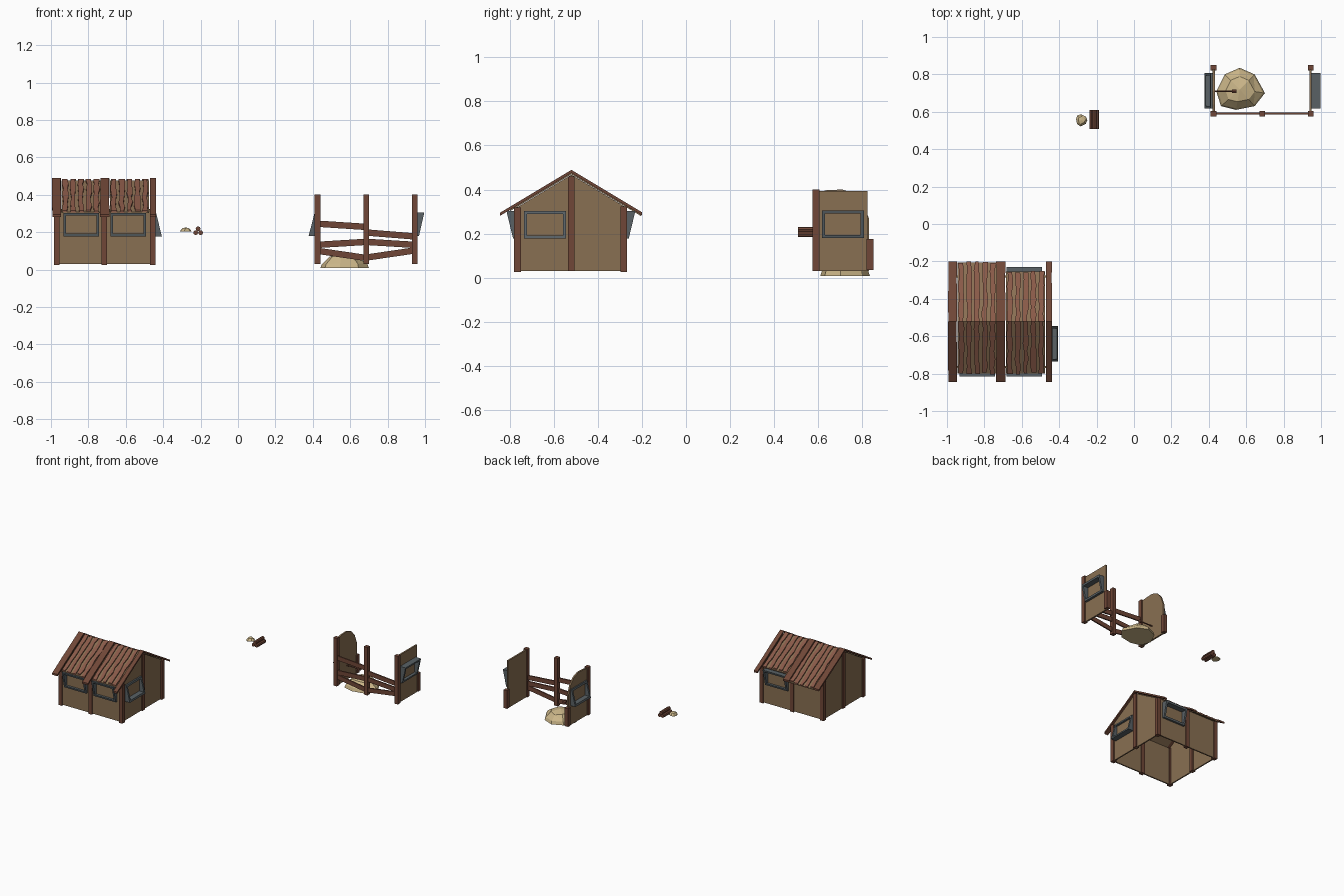
import bpy, bmesh, math, random
from mathutils import Vector, Matrix

if "Cube" in bpy.data.objects:
    bpy.data.objects.remove(bpy.data.objects["Cube"])

random.seed(4)


def material(name, rgb):
    m = bpy.data.materials.new(name)
    m.diffuse_color = (*rgb, 1)
    m.use_nodes = True
    m.node_tree.nodes["Principled BSDF"].inputs["Base Color"].default_value = m.diffuse_color
    return m


TAN = material("plaster", (0.25, 0.16, 0.085))
WOOD = material("dark_wood", (0.16, 0.062, 0.038))
PLANK = material("roof_wood", (0.25, 0.10, 0.065))
GREY = material("grey_frame", (0.10, 0.12, 0.13))
STRAW = material("straw", (0.60, 0.47, 0.25))


def finish(name, bm, mat):
    bmesh.ops.recalc_face_normals(bm, faces=bm.faces)
    me = bpy.data.meshes.new(name)
    bm.to_mesh(me)
    bm.free()
    me.materials.append(mat)
    ob = bpy.data.objects.new(name, me)
    bpy.context.collection.objects.link(ob)
    return ob


def prism(name, pts, offset, mat):
    """Closed polygon pushed along an offset vector."""
    bm = bmesh.new()
    face = bm.faces.new([bm.verts.new(p) for p in pts])
    ext = bmesh.ops.extrude_face_region(bm, geom=[face])
    bmesh.ops.translate(bm, vec=offset, verts=[v for v in ext["geom"] if isinstance(v, bmesh.types.BMVert)])
    return finish(name, bm, mat)


def box(name, x0, x1, y0, y1, z0, z1, mat):
    return prism(name, [(x0, y0, z0), (x1, y0, z0), (x1, y1, z0), (x0, y1, z0)], (0, 0, z1 - z0), mat)


def post(name, x, y, z0, z1, w=0.03):
    return box(name, x - w / 2, x + w / 2, y - w / 2, y + w / 2, z0, z1, WOOD)


def window(name, loc, turn, top, bottom, w=0.19, h=0.125, rim=0.014):
    """Hollow frame facing -y before turning; depth differs at top and bottom."""
    bm = bmesh.new()
    loops = []
    for inset in (0, rim):
        for front in (0, 1):
            ring = []
            for sx, sz in ((-1, -1), (1, -1), (1, 1), (-1, 1)):
                z = sz * (h / 2 - inset)
                t = z / h + 0.5
                d = (bottom + (top - bottom) * t) * front
                ring.append(bm.verts.new((sx * (w / 2 - inset), -d, z)))
            loops.append(ring)
    ob_, of, ib, inf = loops
    for a, b in ((ob_, of), (of, inf), (inf, ib), (ib, ob_)):
        for i in range(4):
            j = (i + 1) % 4
            bm.faces.new((a[i], a[j], b[j], b[i]))
    bm.transform(Matrix.Translation(loc) @ Matrix.Rotation(turn, 4, 'Z'))
    return finish(name, bm, GREY)


# --- house walls, open at the bottom ---
RIDGE_Y, RIDGE_Z, SLOPE = -0.52, 0.475, 0.6
X0, X1, Y0, Y1 = -0.975, -0.45, -0.77, -0.275


def roof_z(y):
    return RIDGE_Z - SLOPE * abs(y - RIDGE_Y)


for name, x in (("left", X0), ("right", X1 - 0.01)):
    prism(name + "_gable_wall", [(x, Y0, 0.03), (x, Y1, 0.03), (x, Y1, roof_z(Y1) - 0.008),
          (x, RIDGE_Y, RIDGE_Z - 0.008), (x, Y0, roof_z(Y0) - 0.008)], (0.01, 0, 0), TAN)
box("front_wall", X0, X1, Y0, Y0 + 0.01, 0.03, roof_z(Y0) - 0.005, TAN)
box("back_wall", X0, X1, Y1 - 0.01, Y1, 0.03, roof_z(Y1) - 0.005, TAN)

# --- house posts ---
for x in (-0.97, -0.715, -0.455):
    for y in (-0.765, -0.283):
        post("house_post", x, y, 0.025, roof_z(y) - 0.01)
for x in (-0.97, -0.455):
    post("gable_post", x, RIDGE_Y, 0.03, RIDGE_Z - 0.015)

# --- house windows ---
window("front_window_left", (-0.838, Y0, 0.24), 0, 0.045, 0.015)
window("front_window_right", (-0.587, Y0, 0.24), 0, 0.045, 0.015)
window("back_window", (-0.587, Y1, 0.24), math.pi, 0.045, 0.015)
window("gable_window", (X1, -0.64, 0.24), math.pi / 2, 0.012, 0.043)


# --- roof strips laid down each slope ---
def strip(name, x, w, y_end, lift, thick, wobble, mat, steps=7):
    bm = bmesh.new()
    prev = None
    for i in range(steps + 1):
        y = RIDGE_Y + (y_end - RIDGE_Y) * i / steps
        z = roof_z(y) + lift
        l = x - w / 2 + random.uniform(-wobble, wobble)
        r = x + w / 2 + random.uniform(-wobble, wobble)
        ring = [bm.verts.new(p) for p in ((l, y, z), (r, y, z), (r, y, z + thick), (l, y, z + thick))]
        if prev:
            for k in range(4):
                m = (k + 1) % 4
                bm.faces.new((prev[k], prev[m], ring[m], ring[k]))
        else:
            bm.faces.new(ring)
        prev = ring
    bm.faces.new(prev[::-1])
    return finish(name, bm, mat)


for side, y_beam in ((-1, -0.845), (1, -0.2)):
    for x, w in ((-0.97, 0.046), (-0.712, 0.048), (-0.455, 0.032)):
        strip("roof_beam", x, w, y_beam, 0.0, 0.014, 0.001, WOOD, 3)
    for bay, xa in enumerate((-0.945, -0.685)):
        y_end = -0.80 if side < 0 else (-0.205, -0.255)[bay]
        width = 0.21
        strip("roof_underlay", xa + width / 2, width, y_end, -0.006, 0.006, 0, TAN, 1)
        n = 5
        for i in range(n):
            strip("roof_plank", xa + width * (i + 0.5) / n, 0.026, y_end + random.uniform(-0.006, 0.006),
                  -0.001, 0.01, 0.005, PLANK)

# --- ruined shelter walls ---
prism("shelter_left_wall", [(0.42, 0.585, 0.03), (0.42, 0.83, 0.03), (0.42, 0.83, 0.27), (0.42, 0.805, 0.335),
      (0.42, 0.765, 0.38), (0.42, 0.71, 0.4), (0.42, 0.64, 0.397), (0.42, 0.585, 0.385)], (0.012, 0, 0), TAN)
box("shelter_right_wall", 0.938, 0.95, 0.58, 0.825, 0.03, 0.393, TAN)
window("shelter_left_window", (0.42, 0.712, 0.243), -math.pi / 2, 0.01, 0.042)
window("shelter_right_window", (0.95, 0.712, 0.243), math.pi / 2, 0.046, 0.018)

# --- shelter posts ---
for x in (0.425, 0.685, 0.945):
    post("shelter_front_post", x, 0.59, 0.03, 0.4)
for x in (0.425, 0.945):
    post("shelter_short_post", x, 0.835, 0.035, 0.175)

# --- crooked rails between the front posts ---
for xa, xb, za, zb in ((0.425, 0.685, 0.245, 0.228), (0.425, 0.685, 0.132, 0.148), (0.425, 0.685, 0.1, 0.062),
                       (0.685, 0.945, 0.198, 0.177), (0.685, 0.945, 0.148, 0.132), (0.685, 0.945, 0.064, 0.102)):
    h = 0.017
    prism("rail", [(xa, 0.585, za - h), (xb, 0.585, zb - h), (xb, 0.585, zb + h), (xa, 0.585, za + h)],
          (0, 0.01, 0), WOOD)


# --- faceted straw heaps ---
def heap(name, cx, cy, z0, outline, height):
    bm = bmesh.new()
    rings = []
    for s, t in ((1, 0), (0.93, 0.3), (0.6, 0.8)):
        rings.append([bm.verts.new((cx + x * s, cy + y * s, z0 + height * t * (random.uniform(0.85, 1.1) if t else 1)))
                      for x, y in outline])
    n = len(outline)
    for a, b in zip(rings, rings[1:]):
        for i in range(n):
            j = (i + 1) % n
            bm.faces.new((a[i], a[j], b[j], b[i]))
    peak = bm.verts.new((cx, cy, z0 + height))
    for i in range(n):
        bm.faces.new((rings[-1][i], rings[-1][(i + 1) % n], peak))
    bm.faces.new(rings[0][::-1])
    bmesh.ops.triangulate(bm, faces=bm.faces[:])
    return finish(name, bm, STRAW)


SHAPE = [(-0.10, -0.09), (-0.02, -0.11), (0.08, -0.09), (0.135, -0.02), (0.08, 0.08), (0.0, 0.115),
         (-0.08, 0.08), (-0.125, -0.01)]
heap("straw_heap", 0.565, 0.72, 0.008, SHAPE, 0.076)
heap("small_straw_heap", -0.28, 0.555, 0.203, [(y * 0.27, -x * 0.25) for x, y in SHAPE], 0.022)


# --- sticks and logs ---
def rod(name, a, b, r, sides=8):
    a, b = Vector(a), Vector(b)
    bm = bmesh.new()
    bmesh.ops.create_cone(bm, cap_ends=True, segments=sides, radius1=r, radius2=r, depth=(b - a).length)
    bm.transform(Matrix.Translation((a + b) / 2) @ (b - a).to_track_quat('Z', 'Y').to_matrix().to_4x4())
    return finish(name, bm, WOOD)


rod("wall_peg", (0.43, 0.71, 0.14), (0.54, 0.71, 0.14), 0.005, 6)
rod("peg_head", (0.525, 0.71, 0.14), (0.548, 0.71, 0.14), 0.012, 6)
for x, z in ((-0.226, 0.197), (-0.2, 0.197), (-0.213, 0.218)):
    rod("log", (x, 0.508, z), (x, 0.61, z), 0.013)
